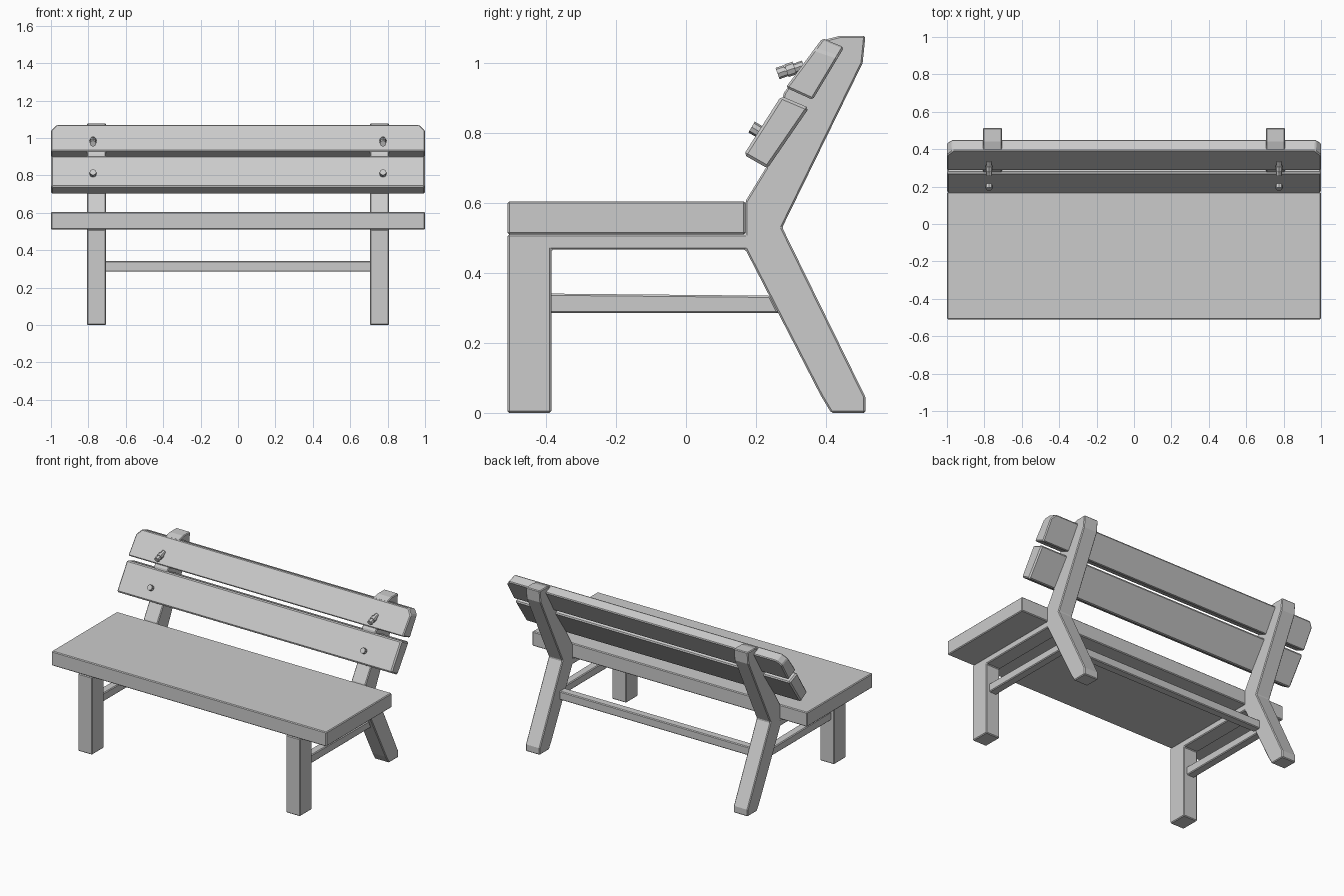
import bpy, bmesh
from mathutils import Vector

if "Cube" in bpy.data.objects:
    bpy.data.objects.remove(bpy.data.objects["Cube"])


def prism(name, profile, x0, x1, bevel=0.005, cuts=()):
    """Extrude a (y, z) profile along x, optionally trimmed by planes."""
    bm = bmesh.new()
    face = bm.faces.new([bm.verts.new((x0, y, z)) for y, z in profile])
    ext = bmesh.ops.extrude_face_region(bm, geom=[face])
    verts = [g for g in ext["geom"] if isinstance(g, bmesh.types.BMVert)]
    bmesh.ops.translate(bm, verts=verts, vec=(x1 - x0, 0, 0))
    for co, no in cuts:
        bmesh.ops.bisect_plane(bm, geom=bm.verts[:] + bm.edges[:] + bm.faces[:],
                               plane_co=co, plane_no=no, clear_outer=True)
        bmesh.ops.holes_fill(bm, edges=[e for e in bm.edges if e.is_boundary])
    bmesh.ops.recalc_face_normals(bm, faces=bm.faces)
    mesh = bpy.data.meshes.new(name)
    bm.to_mesh(mesh)
    bm.free()
    ob = bpy.data.objects.new(name, mesh)
    bpy.context.collection.objects.link(ob)
    if bevel:
        mod = ob.modifiers.new("Bevel", "BEVEL")
        mod.width = bevel
        mod.segments = 1
    return ob


def box(y0, y1, z0, z1):
    return [(y0, z0), (y1, z0), (y1, z1), (y0, z1)]


def bolt(name, x, y, z, radius, depth):
    axis = Vector((0, -0.84, -0.3 if z > 0.9 else 0.5))
    bpy.ops.mesh.primitive_cylinder_add(
        vertices=8, radius=radius, depth=depth, location=(x, y, z),
        rotation=axis.to_track_quat("Z", "Y").to_euler())
    bpy.context.object.name = name


# Seat plank
prism("seat", box(-0.51, 0.17, 0.51, 0.605), -1, 1)

# Side frame: front leg, seat rail, splayed back leg and back upright
frame = [(-0.51, 0), (-0.385, 0), (-0.385, 0.467), (0.17, 0.467),
         (0.385, 0.05), (0.415, 0), (0.513, 0), (0.513, 0.045),
         (0.275, 0.53), (0.505, 1.0), (0.513, 1.078), (0.44, 1.078),
         (0.39, 1.065), (0.28, 0.915), (0.228, 0.70), (0.17, 0.605),
         (0.17, 0.51), (-0.51, 0.51)]
# Side stretcher between the front and back legs
side_bar = [(-0.39, 0.285), (0.265, 0.285), (0.24, 0.335), (-0.39, 0.341)]
for side, s in (("left", -1), ("right", 1)):
    prism(f"side_frame_{side}", frame, s * 0.705, s * 0.808)
    prism(f"side_stretcher_{side}", side_bar, s * 0.73, s * 0.785)
    # Bolts through the back slats
    bolt(f"lower_bolt_{side}", s * 0.775, 0.203, 0.808, 0.018, 0.036)
    bolt(f"upper_bolt_shank_{side}", s * 0.775, 0.308, 0.984, 0.014, 0.06)
    bolt(f"upper_bolt_collar_{side}", s * 0.775, 0.299, 0.982, 0.019, 0.025)
    bolt(f"upper_bolt_head_{side}", s * 0.775, 0.273, 0.974, 0.017, 0.024)

# Rear stretcher between the back legs
prism("rear_stretcher", box(0.25, 0.305, 0.285, 0.341), -0.71, 0.71)

# Back slats, the upper one with trimmed end corners
prism("lower_back_slat",
      [(0.165, 0.738), (0.233, 0.699), (0.352, 0.872), (0.272, 0.906)],
      -1, 1, 0.008)
trims = [((s * 0.97, 0, 1.07), (s * 0.75, 0.2, 0.6)) for s in (-1, 1)]
trims = [((s * 0.97, 0.39, 1.07), no) for s, (_, no) in zip((-1, 1), trims)]
prism("upper_back_slat",
      [(0.285, 0.93), (0.362, 0.895), (0.452, 1.045), (0.39, 1.071)],
      -1, 1, 0.006, trims)
